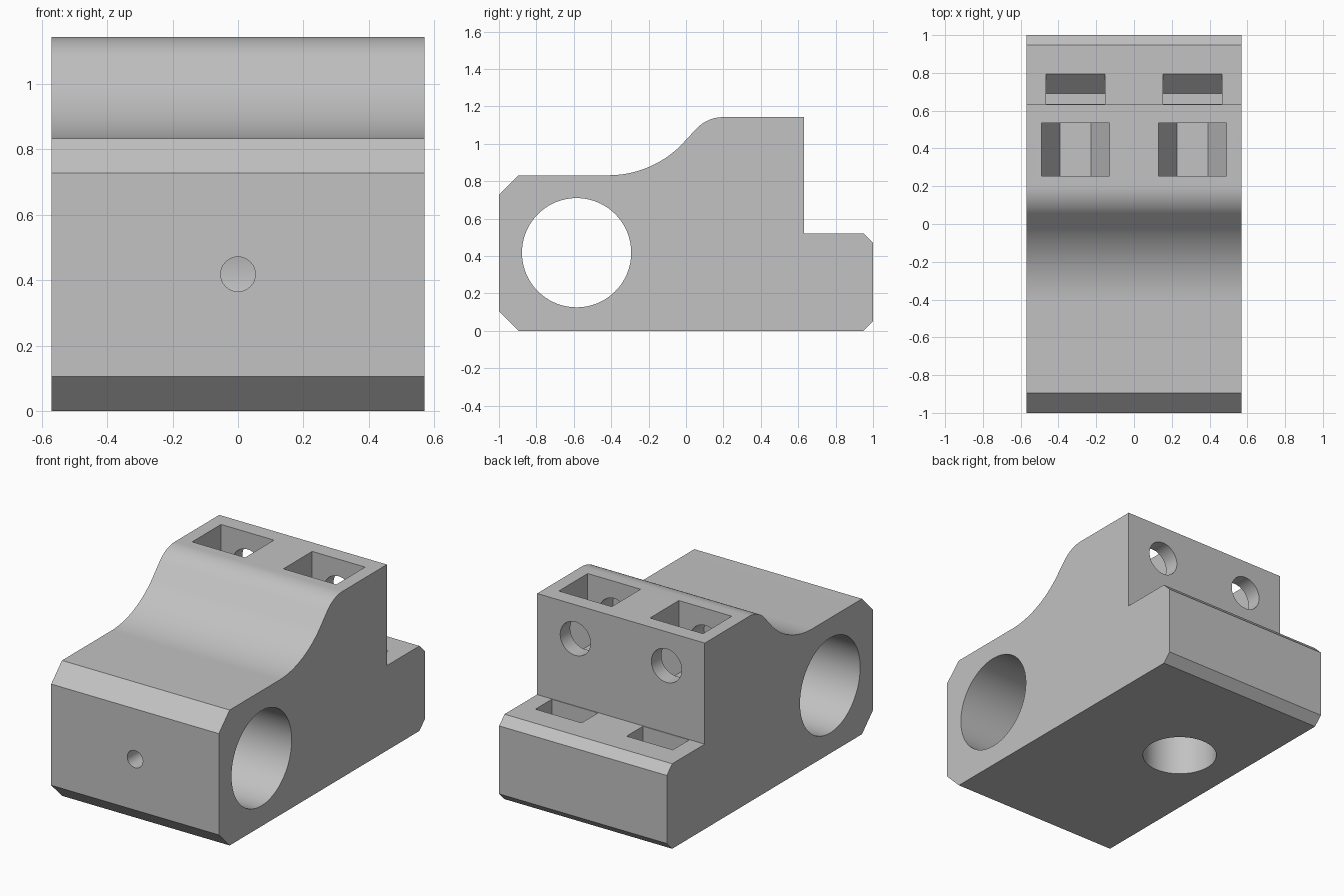
import bpy, bmesh, math
from mathutils import Vector

cube = bpy.data.objects.get("Cube")
if cube:
    bpy.data.objects.remove(cube, do_unlink=True)

grey = bpy.data.materials.new("light grey plastic")
grey.use_nodes = True
GREY = (0.54, 0.54, 0.54, 1)
grey.diffuse_color = GREY
grey.node_tree.nodes["Principled BSDF"].inputs["Base Color"].default_value = GREY

HALF_W = 0.57
BORE_Y, BORE_Z = -0.585, 0.418
SCREW_X, SCREW_Z = 0.31, 0.935


def prism(name, points, extrude):
    """Extrude a closed polygon of 3D points along a vector."""
    bm = bmesh.new()
    face = bm.faces.new([bm.verts.new(p) for p in points])
    top = bmesh.ops.extrude_face_region(bm, geom=[face])["geom"]
    bmesh.ops.translate(bm, vec=Vector(extrude),
                        verts=[v for v in top if isinstance(v, bmesh.types.BMVert)])
    bmesh.ops.recalc_face_normals(bm, faces=bm.faces)
    mesh = bpy.data.meshes.new(name)
    bm.to_mesh(mesh)
    bm.free()
    mesh.materials.append(grey)
    obj = bpy.data.objects.new(name, mesh)
    bpy.context.collection.objects.link(obj)
    return obj


def along_x(name, yz, x0, x1):
    return prism(name, [(x0, y, z) for y, z in yz], (x1 - x0, 0, 0))


def along_y(name, xz, y0, y1):
    return prism(name, [(x, y0, z) for x, z in xz], (0, y1 - y0, 0))


def arc(cx, cy, r, start=0, end=360, steps=64):
    """Points on an arc; a full circle drops its repeated last point."""
    count = steps if end - start == 360 else steps + 1
    angles = [math.radians(start + (end - start) * i / steps) for i in range(count)]
    return [(cx + r * math.cos(a), cy + r * math.sin(a)) for a in angles]


# Block side profile: chamfered ends, rear ledge and S-shaped shoulder
profile = [(-0.895, 0), (0.948, 0), (1, 0.052), (1, 0.47), (0.948, 0.522),
           (0.632, 0.522), (0.632, 1.143)]
profile += arc(0.2, 0.943, 0.2, 90, 135, 16)
profile += arc(-0.415, 1.382, 0.55, -45, -90, 24)
profile += [(-0.895, 0.832), (-1, 0.727), (-1, 0.105)]
block = along_x("clamp_block", profile, -HALF_W, HALF_W)

# Rod bore across the block and set screw hole at the front
cutters = [
    along_x("rod_bore", arc(BORE_Y, BORE_Z, 0.292, steps=96), -0.8, 0.8),
    along_y("set_screw_hole", arc(0, BORE_Z, 0.053, steps=32), -1.1, BORE_Y),
    # Blind socket in the underside
    prism("bottom_socket", [(x, y, -0.1) for x, y in arc(-0.185, 0.19, 0.212)],
          (0, 0, 0.52)),
]

for side in (-1, 1):
    cx = side * SCREW_X
    # Nut pocket: half hexagon floor, open at the top
    pocket = [(cx - 0.18, 1.3), (cx - 0.18, SCREW_Z), (cx - 0.083, SCREW_Z - 0.16),
              (cx + 0.083, SCREW_Z - 0.16), (cx + 0.18, SCREW_Z), (cx + 0.18, 1.3)]
    cutters.append(along_y("nut_pocket", pocket, 0.255, 0.535))
    # Screw hole from the back wall
    cutters.append(along_y("screw_hole", arc(cx, SCREW_Z, 0.103, steps=48), 0.12, 0.8))
    # Ramped clearance notch in the ledge
    notch = [(0.636, 0.54), (0.636, 0.417), (0.69, 0.417), (0.795, 0.522), (0.795, 0.54)]
    cutters.append(along_x("ledge_notch", notch, cx - 0.157, cx + 0.157))

# Apply every cut to the block, then remove the cutters
bpy.ops.object.select_all(action="DESELECT")
bpy.context.view_layer.objects.active = block
block.select_set(True)
for cutter in cutters:
    mod = block.modifiers.new(cutter.name, "BOOLEAN")
    mod.operation = "DIFFERENCE"
    mod.solver = "EXACT"
    mod.object = cutter
    bpy.ops.object.modifier_apply(modifier=mod.name)
    bpy.data.objects.remove(cutter, do_unlink=True)

bpy.ops.object.shade_smooth_by_angle(angle=math.radians(25))
